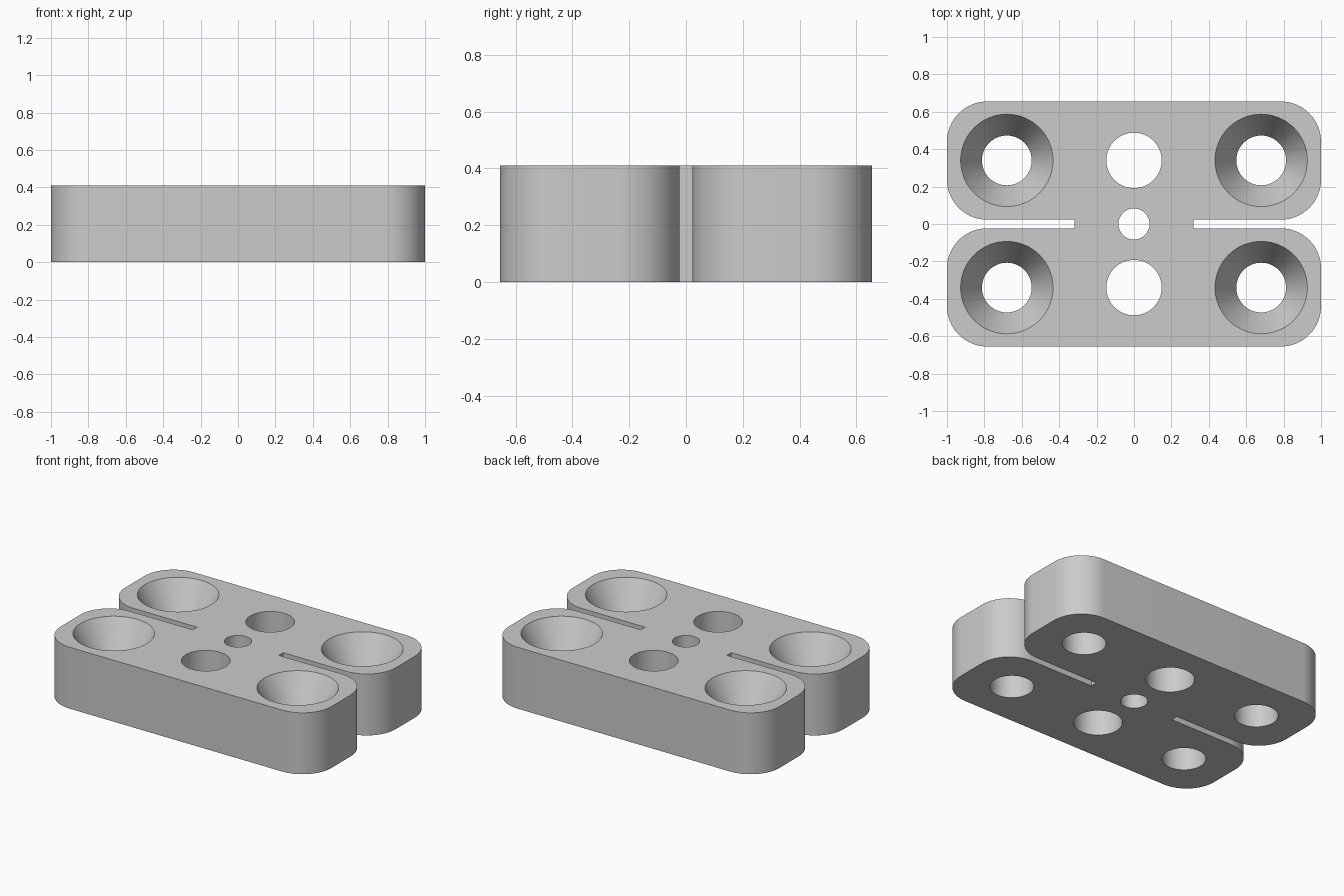
import bpy
import bmesh
from math import cos, sin, pi, radians

cube = bpy.data.objects.get("Cube")
if cube:
    bpy.data.objects.remove(cube, do_unlink=True)

HEIGHT = 0.41
HALF_X, HALF_Y = 1.0, 0.655
CORNER = 0.215
SLOT_END, SLOT_HALF = 0.318, 0.023
HOLE_X, HOLE_Y = 0.68, 0.34
BORE, SINK, SINK_DEPTH = 0.133, 0.247, 0.205
EXTRA = 0.05

grey = bpy.data.materials.new("Plain grey")
grey.use_nodes = True
colour = (0.6, 0.6, 0.6, 1)
grey.diffuse_color = colour
grey.node_tree.nodes["Principled BSDF"].inputs["Base Color"].default_value = colour


def finish(bm, name):
    bmesh.ops.recalc_face_normals(bm, faces=bm.faces)
    mesh = bpy.data.meshes.new(name)
    bm.to_mesh(mesh)
    bm.free()
    mesh.materials.append(grey)
    obj = bpy.data.objects.new(name, mesh)
    bpy.context.collection.objects.link(obj)
    return obj


def arc(cx, cy, start, steps=16):
    return [(cx + CORNER * cos(start + pi / 2 * i / steps),
             cy + CORNER * sin(start + pi / 2 * i / steps)) for i in range(steps + 1)]


def lathe(bm, x, y, profile, sides=64):
    """Closed solid of revolution from (radius, z) pairs."""
    rings = [[bm.verts.new((x + r * cos(2 * pi * i / sides),
                            y + r * sin(2 * pi * i / sides), z))
              for i in range(sides)] for r, z in profile]
    for low, high in zip(rings, rings[1:]):
        for i in range(sides):
            j = (i + 1) % sides
            bm.faces.new((low[i], low[j], high[j], high[i]))
    bm.faces.new(rings[0][::-1])
    bm.faces.new(rings[-1])


# Block outline: one rounded quarter lobe, mirrored around both axes
quarter = [(SLOT_END, SLOT_HALF)]
quarter += arc(HALF_X - CORNER, SLOT_HALF + CORNER, -pi / 2)
quarter += arc(HALF_X - CORNER, HALF_Y - CORNER, 0)
back = quarter + [(-x, y) for x, y in reversed(quarter)]
outline = back + [(x, -y) for x, y in reversed(back)]

bm = bmesh.new()
base = bm.faces.new([bm.verts.new((x, y, 0)) for x, y in outline])
top = bmesh.ops.extrude_face_region(bm, geom=[base])["geom"]
bmesh.ops.translate(bm, vec=(0, 0, HEIGHT),
                    verts=[v for v in top if isinstance(v, bmesh.types.BMVert)])
block = finish(bm, "slotted_block")

# Countersunk corner holes and straight middle holes
bm = bmesh.new()
flare = SINK + EXTRA * (SINK - BORE) / SINK_DEPTH
for sy in (-1, 1):
    for sx in (-1, 1):
        lathe(bm, sx * HOLE_X, sy * HOLE_Y,
              [(BORE, -EXTRA), (BORE, HEIGHT - SINK_DEPTH), (flare, HEIGHT + EXTRA)])
    lathe(bm, 0, sy * HOLE_Y, [(0.148, -EXTRA), (0.148, HEIGHT + EXTRA)])
lathe(bm, 0, 0, [(0.083, -EXTRA), (0.083, HEIGHT + EXTRA)])
cutter = finish(bm, "hole_cutter")
cutter.hide_render = True

cut = block.modifiers.new("Holes", 'BOOLEAN')
cut.operation = 'DIFFERENCE'
cut.solver = 'EXACT'
cut.object = cutter

bpy.ops.object.select_all(action='DESELECT')
block.select_set(True)
bpy.context.view_layer.objects.active = block
bpy.ops.object.modifier_apply(modifier=cut.name)
bpy.data.objects.remove(cutter, do_unlink=True)
bpy.ops.object.shade_smooth_by_angle(angle=radians(25))
